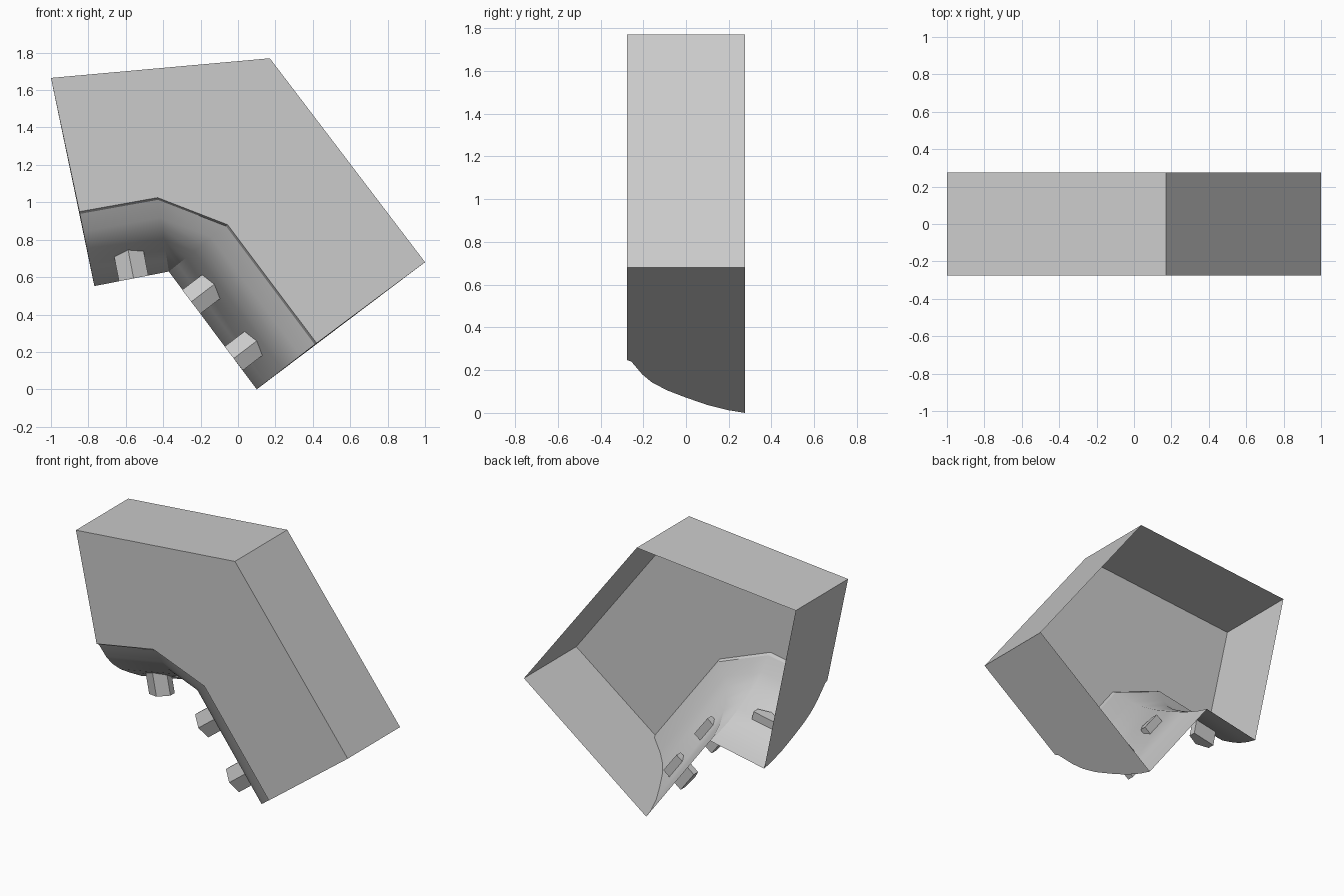
import bpy, bmesh, math
from mathutils import Vector

if "Cube" in bpy.data.objects:
    bpy.data.objects.remove(bpy.data.objects["Cube"])

FRONT, BACK = -0.275, 0.275


def finish(name, bm, smooth=False):
    bmesh.ops.remove_doubles(bm, verts=bm.verts, dist=0.0005)
    bmesh.ops.recalc_face_normals(bm, faces=bm.faces)
    me = bpy.data.meshes.new(name)
    bm.to_mesh(me)
    bm.free()
    ob = bpy.data.objects.new(name, me)
    bpy.context.collection.objects.link(ob)
    if smooth:
        bpy.ops.object.select_all(action='DESELECT')
        ob.select_set(True)
        bpy.context.view_layer.objects.active = ob
        bpy.ops.object.shade_smooth_by_angle(angle=math.radians(28))
    return ob


# Plan outline: outer corners, upper roof edge, and lower eave edge (x, z)
outer = [(-1, 1.665), (0.17, 1.77), (1, 0.68)]
upper = [(-0.848, 0.95), (-0.43, 1.025), (-0.055, 0.88), (0.42, 0.247)]
lower = [(-0.768, 0.552), (-0.37, 0.63), (-0.37, 0.63), (0.1, 0.0)]

# Curved roof section: (fraction from upper to lower edge, y)
section = [(0, FRONT), (0.03, -0.255), (0.27, -0.205), (0.42, -0.16), (0.57, -0.09),
           (0.71, 0), (0.85, 0.1), (0.95, 0.2), (1, BACK)]


def rib(a, b):
    return [Vector((a[0] + (b[0] - a[0]) * t, y, a[1] + (b[1] - a[1]) * t)) for t, y in section]


ribs = [rib(a, b) for a, b in zip(upper, lower)]

# Curved mansard roof, with a cone section at the inner corner
bm = bmesh.new()
rows = [[bm.verts.new(p) for p in r] for r in ribs]
for r, s in zip(rows, rows[1:]):
    for i in range(len(section) - 1):
        bm.faces.new((r[i], r[i + 1], s[i + 1], s[i]))
bmesh.ops.dissolve_degenerate(bm, dist=0.0001, edges=bm.edges)
finish("curved_roof", bm, smooth=True)

# Flat deck and outer walls; the back stays open
bm = bmesh.new()


def face(points):
    bm.faces.new([bm.verts.new(p) for p in points])


def at(p, y):
    return Vector((p[0], y, p[1]))


face([at(p, FRONT) for p in outer + upper[::-1]])
for p, q in zip(outer, outer[1:]):
    face([at(p, FRONT), at(q, FRONT), at(q, BACK), at(p, BACK)])
for corner, r in ((outer[0], ribs[0]), (outer[2], ribs[-1])):
    face([at(corner, BACK), at(corner, FRONT)] + r)
finish("deck_and_walls", bm)


# Gabled dormers, flush with the eave line and running back into the roof
def dormer(name, centre, inward, half=0.08, depth=0.16):
    inward = Vector((inward[0], 0, inward[1])).normalized()
    side = Vector((inward.z, 0, -inward.x))
    gable = [(-half, 0.02), (-half, -0.025), (0, -0.06), (half, -0.025), (half, 0.02)]
    bm = bmesh.new()
    ends = [[bm.verts.new(at(centre, y) + side * s + inward * d) for s, y in gable]
            for d in (0, depth)]
    for e in ends:
        bm.faces.new(e)
    for i in range(5):
        j = (i + 1) % 5
        bm.faces.new((ends[0][i], ends[0][j], ends[1][j], ends[1][i]))
    finish(name, bm)


dormer("dormer_left", (-0.558, 0.593), (-0.19, 0.98))
dormer("dormer_middle", (-0.25, 0.468), (0.795, 0.606))
dormer("dormer_right", (-0.023, 0.165), (0.795, 0.606))
